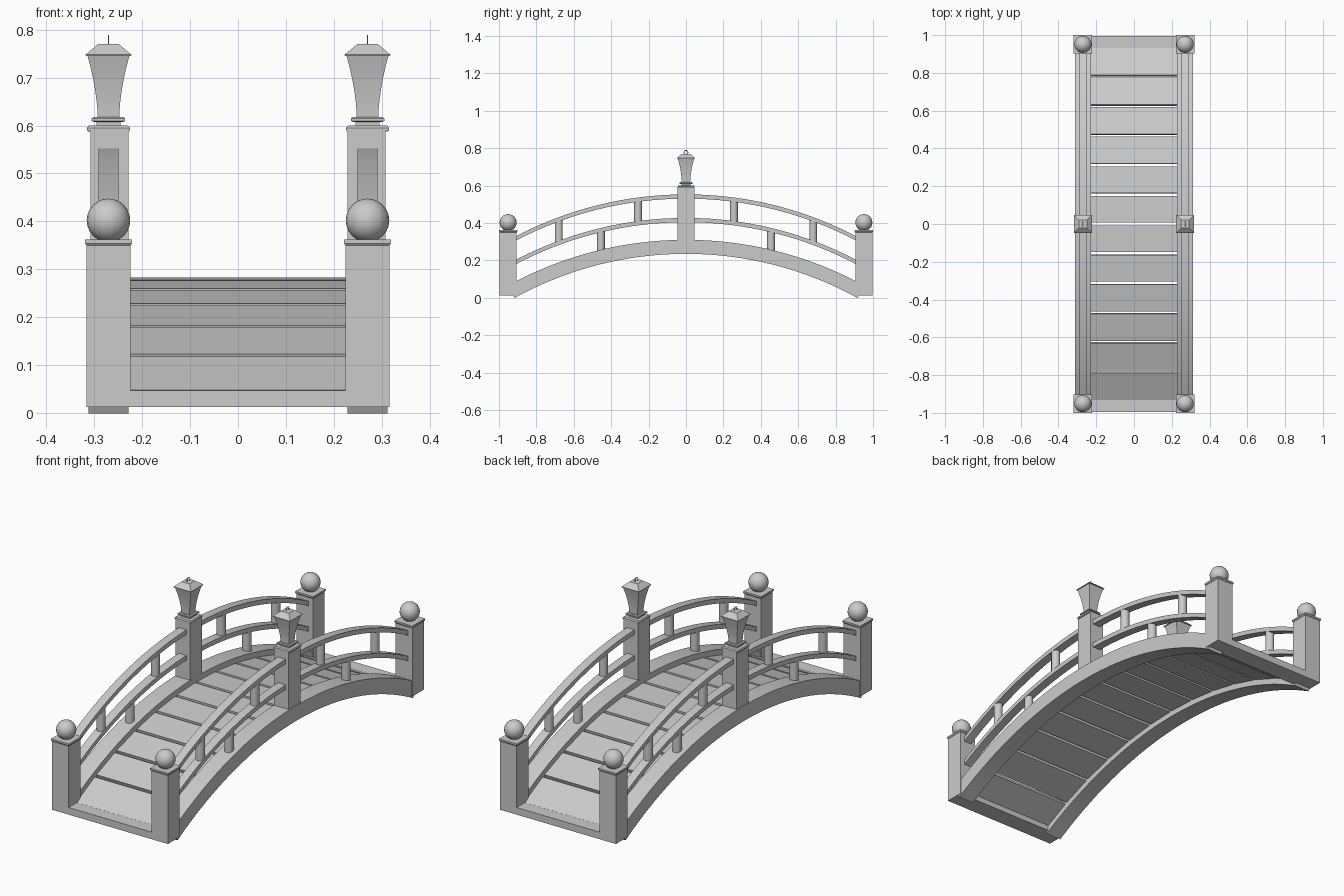
import bpy, bmesh, math
from mathutils import Matrix, Vector

if "Cube" in bpy.data.objects:
    bpy.data.objects.remove(bpy.data.objects["Cube"])

mat = bpy.data.materials.new("plain_grey")
mat.diffuse_color = (0.6, 0.6, 0.6, 1)
mat.use_nodes = True
mat.node_tree.nodes["Principled BSDF"].inputs["Base Color"].default_value = mat.diffuse_color
PX, PY = 0.2705, 0.951      # post centre offsets


def finish(name, bm, smooth=None):
    bmesh.ops.recalc_face_normals(bm, faces=bm.faces)
    me = bpy.data.meshes.new(name)
    bm.to_mesh(me)
    bm.free()
    me.materials.append(mat)
    ob = bpy.data.objects.new(name, me)
    bpy.context.collection.objects.link(ob)
    if smooth:
        bpy.ops.object.select_all(action='DESELECT')
        ob.select_set(True)
        bpy.context.view_layer.objects.active = ob
        bpy.ops.object.shade_smooth_by_angle(angle=math.radians(smooth))
    return ob


def square_loft(name, x, y, prof, smooth=None):
    """Stack of square rings from (half width, z) pairs."""
    bm = bmesh.new()
    rings = [[bm.verts.new((x + a * h, y + b * h, z))
              for a, b in ((-1, -1), (1, -1), (1, 1), (-1, 1))] for h, z in prof]
    for r, s in zip(rings, rings[1:]):
        for i in range(4):
            bm.faces.new((r[i], r[(i + 1) % 4], s[(i + 1) % 4], s[i]))
    bm.faces.new(rings[0])
    bm.faces.new(rings[-1])
    return finish(name, bm, smooth)


def box(name, size, mtx):
    bm = bmesh.new()
    bmesh.ops.create_cube(bm, size=1, matrix=mtx @ Matrix.Diagonal((*size, 1)))
    return finish(name, bm)


def arc_bar(name, x, half, r_top, top, r_bot, bot, y_top, y_bot, n=32):
    """Curved bar in the y-z plane between an upper and a lower arc."""
    bm = bmesh.new()
    a1, a0 = math.asin(y_top / r_top), math.asin(y_bot / r_bot)
    rings = []
    for i in range(n + 1):
        t = 2 * i / n - 1
        up = (r_top * math.sin(t * a1), top - r_top * (1 - math.cos(t * a1)))
        lo = (r_bot * math.sin(t * a0), bot - r_bot * (1 - math.cos(t * a0)))
        rings.append([bm.verts.new((x + s * half, *p)) for s, p in
                      ((-1, up), (1, up), (1, lo), (-1, lo))])
    for r, s in zip(rings, rings[1:]):
        for i in range(4):
            bm.faces.new((r[i], r[(i + 1) % 4], s[(i + 1) % 4], s[i]))
    bm.faces.new(rings[0])
    bm.faces.new(rings[-1])
    return finish(name, bm, 30)


def drop(y, r=1.956):
    return r - math.sqrt(r * r - y * y)


def baluster(name, x, y, z0, z1):
    bm = bmesh.new()
    bmesh.ops.create_cone(bm, cap_ends=True, segments=16, radius1=0.021, radius2=0.021,
                          depth=z1 - z0, matrix=Matrix.Translation((x, y, (z0 + z1) / 2)))
    return finish(name, bm, 40)


for sx, side in ((-1, "left"), (1, "right")):
    x = sx * PX
    # arched side beam and two hand rails
    arc_bar(side + "_beam", x, 0.042, 1.975, 0.31, 1.9, 0.235, 0.953, 0.917)
    arc_bar(side + "_upper_rail", x, 0.021, 1.956, 0.553, 1.956, 0.53, 0.93, 0.93)
    arc_bar(side + "_lower_rail", x, 0.021, 1.956, 0.427, 1.956, 0.404, 0.93, 0.93)

    for sy, end in ((-1, "front"), (1, "back")):
        y = sy * PY
        tag = side + "_" + end
        # end post with cap and ball
        square_loft(tag + "_post", x, y, [(0.0455, 0.012), (0.0455, 0.352)])
        square_loft(tag + "_post_cap", x, y, [(0.046, 0.35), (0.049, 0.354), (0.049, 0.362)])
        bm = bmesh.new()
        bmesh.ops.create_uvsphere(bm, u_segments=20, v_segments=12, radius=0.0455,
                                  matrix=Matrix.Translation((x, y, 0.402)))
        finish(tag + "_ball", bm, 60)
        # round balusters
        for yy in (0.256, 0.68):
            d = drop(yy)
            baluster(tag + "_upper_baluster", x, sy * yy, 0.415 - d, 0.54 - d)
        d = drop(0.455)
        baluster(tag + "_lower_baluster", x, sy * 0.455, 0.29 - d, 0.415 - d)

    # centre post and cap
    box(side + "_centre_post", (0.079, 0.09, 0.357),
        Matrix.Translation((x - sx * 0.002, 0, 0.4135)))
    square_loft(side + "_centre_cap", x, 0,
                [(0.043, 0.588), (0.045, 0.591), (0.045, 0.595), (0.041, 0.6)])
    # lantern: neck, collar, flared body, roof, hanging ring
    square_loft(side + "_lantern_neck", x, 0, [(0.025, 0.598), (0.025, 0.612)])
    square_loft(side + "_lantern_collar", x, 0,
                [(0.031, 0.608), (0.035, 0.61), (0.035, 0.615), (0.031, 0.618)])
    body = [(0.0225 + 0.0215 * (i / 8) ** 1.7, 0.616 + 0.131 * i / 8) for i in range(9)]
    square_loft(side + "_lantern_body", x, 0, body, 30)
    square_loft(side + "_lantern_roof", x, 0, [(0.047, 0.745), (0.048, 0.748), (0.022, 0.77)])
    bpy.ops.mesh.primitive_torus_add(major_segments=16, minor_segments=6, major_radius=0.011,
                                     minor_radius=0.0017, location=(x, 0, 0.777),
                                     rotation=(0, math.pi / 2, 0))
    ring = bpy.context.object
    ring.name = side + "_lantern_ring"
    ring.data.materials.append(mat)
    bpy.ops.object.shade_smooth_by_angle()

# deck planks following the arch
for i in range(12):
    y = (i - 5.5) * 0.1565
    a = math.asin(y / 1.956)
    m = Matrix.Translation((0, y, 0.282 - drop(y))) @ Matrix.Rotation(-a, 4, 'X') \
        @ Matrix.Translation((0, 0, -0.01))
    box("deck_plank", (0.46, (0.1565 / math.cos(a)) - 0.015, 0.02), m)

# threshold beams between the end posts
for sy, end in ((-1, "front"), (1, "back")):
    box(end + "_threshold", (0.46, 0.091, 0.035), Matrix.Translation((0, sy * PY, 0.0295)))
